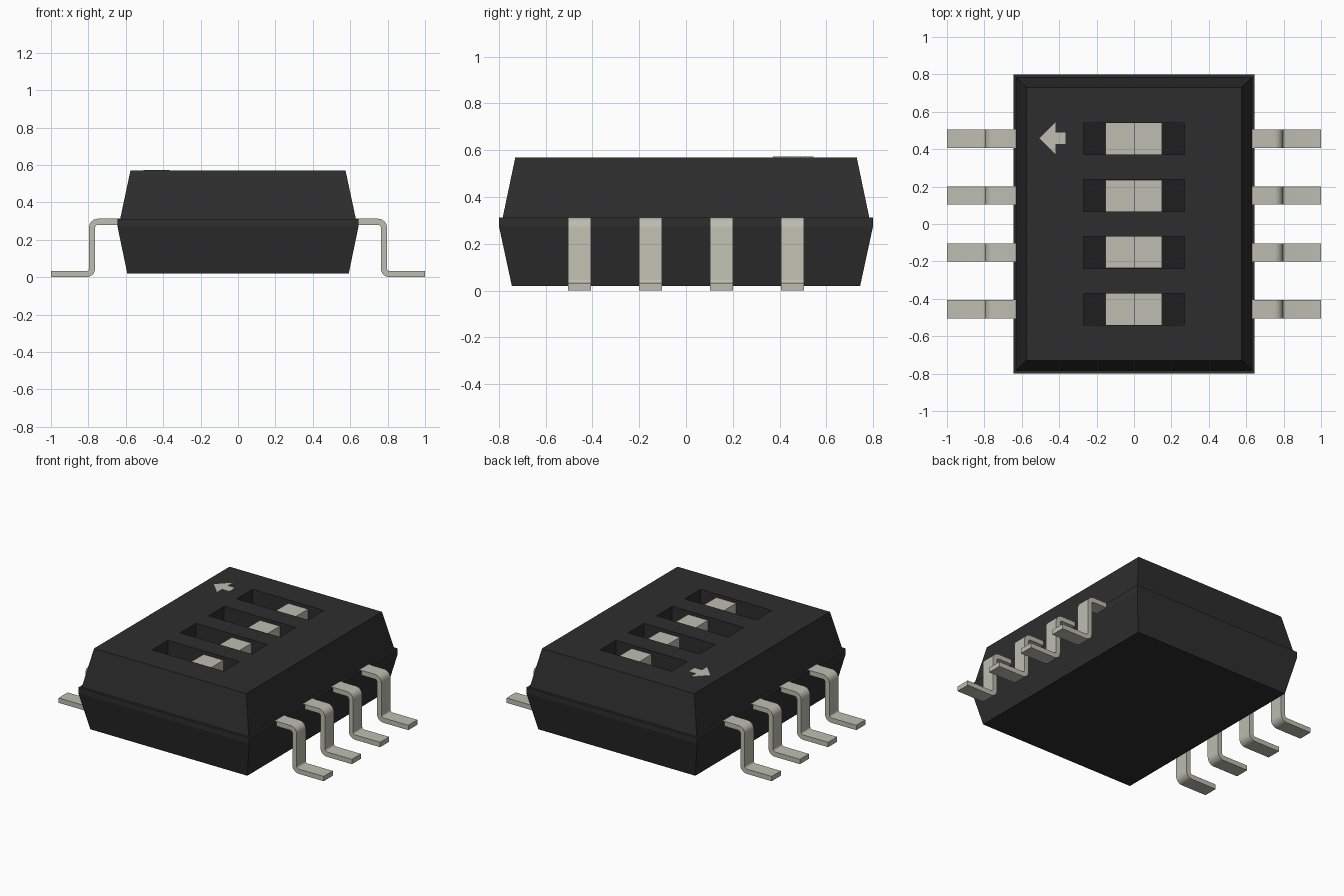
import bpy, bmesh, math
from mathutils import Vector

cube = bpy.data.objects.get("Cube")
if cube:
    bpy.data.objects.remove(cube, do_unlink=True)


def material(name, colour):
    m = bpy.data.materials.new(name)
    m.use_nodes = True
    m.diffuse_color = (*colour, 1)
    bsdf = next(n for n in m.node_tree.nodes if n.type == 'BSDF_PRINCIPLED')
    bsdf.inputs["Base Color"].default_value = (*colour, 1)
    bsdf.inputs["Roughness"].default_value = 0.6
    return m


BLACK = material("black plastic", (0.027, 0.027, 0.027))
DARK = material("dark slot floor", (0.013, 0.013, 0.013))
METAL = material("pale grey", (0.51, 0.51, 0.44))


def finish(name, bm, mat):
    bmesh.ops.recalc_face_normals(bm, faces=bm.faces)
    me = bpy.data.meshes.new(name)
    bm.to_mesh(me)
    bm.free()
    me.materials.append(mat)
    ob = bpy.data.objects.new(name, me)
    bpy.context.collection.objects.link(ob)
    return ob


def add_box(bm, lo, hi):
    verts = bmesh.ops.create_cube(bm, size=1)["verts"]
    for v in verts:
        v.co = [lo[i] + (v.co[i] + 0.5) * (hi[i] - lo[i]) for i in range(3)]


def extrude_outline(name, points, depth, mat):
    """Closed outline of 3D points, extruded along a vector."""
    bm = bmesh.new()
    face = bm.faces.new([bm.verts.new(p) for p in points])
    new = bmesh.ops.extrude_face_region(bm, geom=[face])["geom"]
    bmesh.ops.translate(bm, vec=depth, verts=[g for g in new if isinstance(g, bmesh.types.BMVert)])
    return finish(name, bm, mat)


def select_only(ob):
    bpy.ops.object.select_all(action='DESELECT')
    ob.select_set(True)
    bpy.context.view_layer.objects.active = ob


PITCH = 0.304
ROWS = [(i - 1.5) * PITCH for i in range(4)]
SLOT_X, SLOT_Y, FLOOR, TOP = 0.27, 0.085, 0.43, 0.57

# Body: stacked rectangles with a parting ledge around the middle
bm = bmesh.new()
rings = []
for hx, hy, z in [(0.592, 0.745, 0.02), (0.645, 0.80, 0.275), (0.645, 0.80, 0.312),
                  (0.63, 0.784, 0.312), (0.575, 0.73, TOP)]:
    rings.append([bm.verts.new((sx * hx, sy * hy, z))
                  for sx, sy in [(-1, -1), (1, -1), (1, 1), (-1, 1)]])
for a, b in zip(rings, rings[1:]):
    for i in range(4):
        j = (i + 1) % 4
        bm.faces.new((a[i], a[j], b[j], b[i]))
bm.faces.new(rings[0])
bm.faces.new(rings[-1])
body = finish("body", bm, BLACK)

# Slots cut in the top
bm = bmesh.new()
for y in ROWS:
    add_box(bm, (-SLOT_X, y - SLOT_Y, FLOOR), (SLOT_X, y + SLOT_Y, TOP + 0.1))
cutter = finish("slot_cutter", bm, BLACK)
cutter.hide_render = True
mod = body.modifiers.new("slots", 'BOOLEAN')
mod.operation = 'DIFFERENCE'
mod.solver = 'EXACT'
mod.object = cutter
select_only(body)
bpy.ops.object.modifier_apply(modifier=mod.name)
bpy.data.objects.remove(cutter, do_unlink=True)

# Pin centre line: shoulder, leg and foot with rounded bends
path, R, HALF = [(0.58, 0.2965)], 0.031, 0.0165
LEG, HIGH, LOW = 0.78, 0.2965, 0.0165
for k in range(7):
    a = math.radians(90 - 15 * k)
    path.append((LEG - R + R * math.cos(a), HIGH - R + R * math.sin(a)))
for k in range(7):
    a = math.radians(180 + 15 * k)
    path.append((LEG + R + R * math.cos(a), LOW + R + R * math.sin(a)))
path.append((1.0, LOW))
path = [Vector(p) for p in path]
upper, lower = [], []
for i, p in enumerate(path):
    t = (path[min(i + 1, len(path) - 1)] - path[max(i - 1, 0)]).normalized()
    if i in (1, 14):
        t = Vector((1, 0))
    if i in (7, 8):
        t = Vector((0, -1))
    n = Vector((-t.y, t.x)) * HALF
    upper.append(p + n)
    lower.append(p - n)
outline = upper + lower[::-1]

for row, y in enumerate(ROWS, 1):
    # Pins on both sides
    for side, s in (("left", 1), ("right", -1)):
        pin = extrude_outline(f"pin_{side}_{row}", [(s * p.x, y - 0.049, p.y) for p in outline],
                              (0, 0.098, 0), METAL)
        select_only(pin)
        bpy.ops.object.shade_smooth_by_angle(angle=math.radians(30))

    # Slot floor
    bm = bmesh.new()
    add_box(bm, (-SLOT_X, y - SLOT_Y, FLOOR - 0.003), (SLOT_X, y + SLOT_Y, FLOOR + 0.003))
    finish(f"slot_floor_{row}", bm, DARK)

    # Stepped slider: low half and raised half
    steps = [(-0.153, FLOOR), (0.15, FLOOR), (0.15, 0.547), (0, 0.547), (0, 0.447), (-0.153, 0.447)]
    extrude_outline(f"slider_{row}", [(x, y - SLOT_Y + 0.001, z) for x, z in steps],
                    (0, 2 * SLOT_Y - 0.002, 0), METAL)

# Direction arrow plate
half = [(-0.505, 0), (-0.42, -0.086), (-0.42, -0.03), (-0.365, -0.03)]
arrow = half + [(x, -y) for x, y in half[:0:-1]]
extrude_outline("direction_arrow", [(x, ROWS[3] + 0.003 + y, TOP - 0.003) for x, y in arrow],
                (0, 0, 0.006), METAL)
